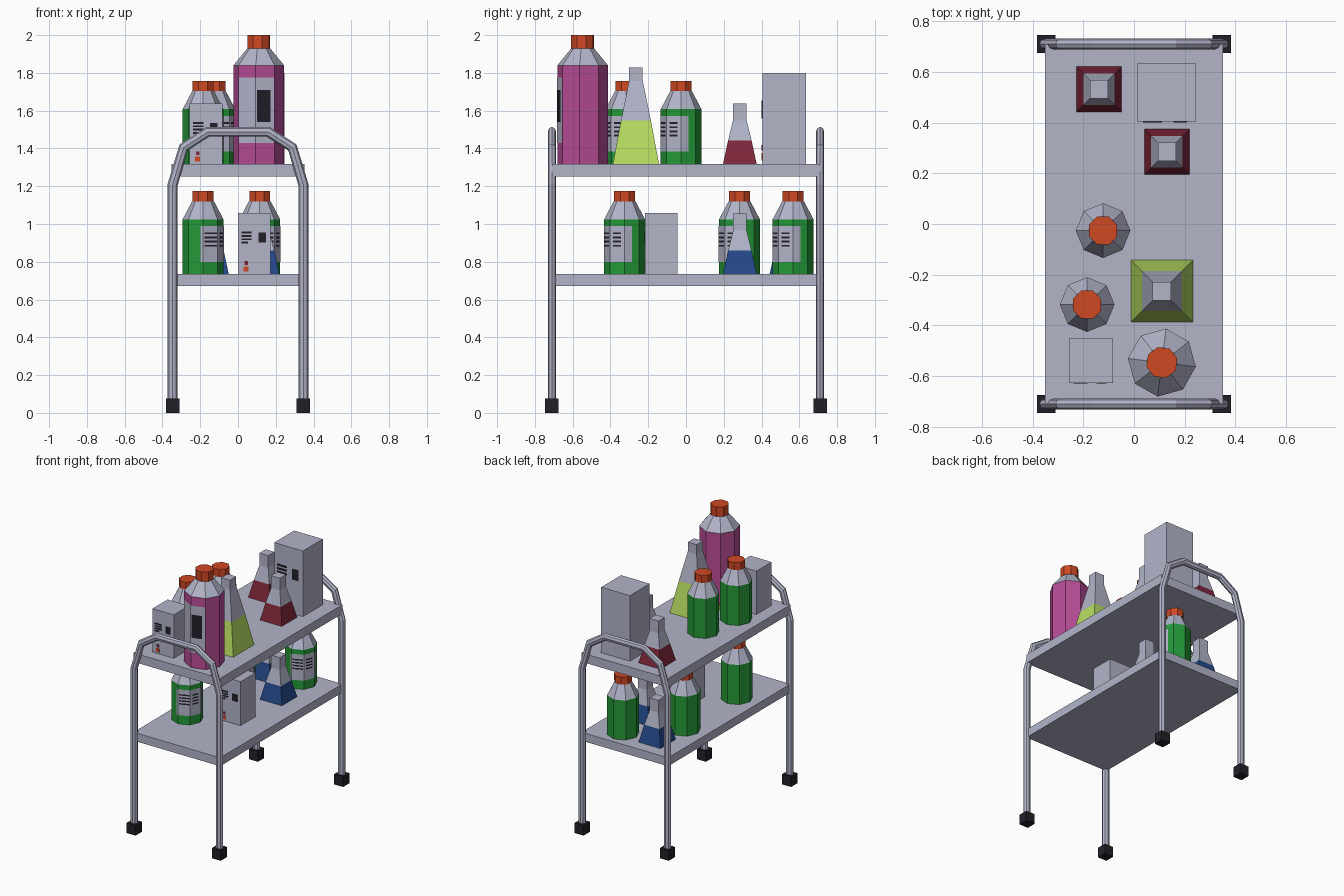
import bpy, bmesh, math

if "Cube" in bpy.data.objects:
    bpy.data.objects.remove(bpy.data.objects["Cube"])


def material(name, rgb):
    m = bpy.data.materials.new(name)
    m.diffuse_color = [(c / 255 / 12.92 if c < 11 else ((c / 255 + 0.055) / 1.055) ** 2.4) for c in rgb] + [1]
    m.use_nodes = True
    m.node_tree.nodes["Principled BSDF"].inputs["Base Color"].default_value = m.diffuse_color
    return m


GREY = material("grey", (178, 181, 201))
DARK = material("near_black", (32, 32, 40))
ORANGE = material("orange", (208, 72, 36))
GREEN = material("green", (36, 152, 56))
MAGENTA = material("magenta", (184, 76, 150))
LIME = material("lime", (184, 222, 98))
RED = material("dark_red", (128, 38, 58))
BLUE = material("blue", (36, 72, 138))


def make(name, verts, faces, mats, idx=None):
    me = bpy.data.meshes.new(name)
    me.from_pydata(verts, [], faces)
    for m in mats:
        me.materials.append(m)
    for p, i in zip(me.polygons, idx or [0] * len(faces)):
        p.material_index = i
    ob = bpy.data.objects.new(name, me)
    bpy.context.collection.objects.link(ob)
    return ob


def lathe(name, x, y, profile, sides, turn, mats, idx):
    """Stack of n-sided rings (radius, z) with one material index per band; closed ends."""
    verts, faces, mi = [], [], []
    for r, z in profile:
        for k in range(sides):
            a = math.radians(turn) + 2 * math.pi * k / sides
            verts.append((x + r * math.cos(a), y + r * math.sin(a), z))
    for b in range(len(profile) - 1):
        for k in range(sides):
            n = (k + 1) % sides
            faces.append((b * sides + k, b * sides + n, (b + 1) * sides + n, (b + 1) * sides + k))
            mi.append(idx[b])
    faces.append(tuple(reversed(range(sides))))
    mi.append(idx[0])
    faces.append(tuple(range((len(profile) - 1) * sides, len(profile) * sides)))
    mi.append(idx[-1])
    return make(name, verts, faces, mats, mi)


def box(name, x0, x1, y0, y1, z0, z1, mat):
    v = [(x, y, z) for z in (z0, z1) for x, y in ((x0, y0), (x1, y0), (x1, y1), (x0, y1))]
    f = [(3, 2, 1, 0), (4, 5, 6, 7), (0, 1, 5, 4), (1, 2, 6, 5), (2, 3, 7, 6), (3, 0, 4, 7)]
    return make(name, v, f, [mat])


def wrap(name, x, y, r, turn, angles, z0, z1, mat, off):
    """Thin strip that follows the eight flat sides of a bottle."""
    verts = []
    for a in angles:
        local = math.radians((a - turn) % 45 - 22.5)
        d = r * math.cos(math.pi / 8) / math.cos(local) + off
        t = math.radians(a)
        verts += [(x + d * math.cos(t), y + d * math.sin(t), z) for z in (z0, z1)]
    faces = [(2 * i, 2 * i + 2, 2 * i + 3, 2 * i + 1) for i in range(len(angles) - 1)]
    make(name, verts, faces, [mat])


UP, LOW = 1.318, 0.735      # shelf surfaces

# shelves
box("upper_shelf", -0.352, 0.352, -0.71, 0.71, 1.252, UP, GREY)
box("lower_shelf", -0.352, 0.352, -0.71, 0.71, 0.673, LOW, GREY)

# tube frames and feet at both ends
half = [(-0.347, 0.05), (-0.347, 1.205), (-0.288, 1.405), (-0.16, 1.488)]
path = half + [(-x, z) for x, z in reversed(half)]
for end, s in (("front", -1), ("back", 1)):
    cu = bpy.data.curves.new(end + "_frame", "CURVE")
    cu.dimensions = "3D"
    cu.bevel_depth = 0.027
    cu.bevel_resolution = 2
    sp = cu.splines.new("POLY")
    sp.points.add(len(path) - 1)
    for p, (x, z) in zip(sp.points, path):
        p.co = (x, 0, z, 1)
    cu.materials.append(GREY)
    ob = bpy.data.objects.new(end + "_frame", cu)
    ob.location.y = s * 0.71
    ob.scale.y = 0.8
    bpy.context.collection.objects.link(ob)
    bpy.ops.object.select_all(action="DESELECT")
    ob.select_set(True)
    bpy.context.view_layer.objects.active = ob
    bpy.ops.object.convert(target="MESH")
    for p in ob.data.polygons:
        p.use_smooth = False
    for side, t in (("left", -1), ("right", 1)):
        cx, cy = t * 0.346, s * 0.71
        box(f"{end}_{side}_foot", cx - 0.036, cx + 0.036, cy - 0.036, cy + 0.036, 0, 0.075, DARK)


# green bottles with label and print bars
def green_bottle(n, x, y, z):
    r = 0.108
    name = f"green_bottle_{n}"
    lathe(name, x, y, [(r, z), (r, z + 0.29), (0.058, z + 0.385)], 8, 0, [GREEN, GREY], [0, 1])
    lathe(name + "_cap", x, y, [(0.06, z + 0.385), (0.06, z + 0.44)], 8, 22.5, [ORANGE], [0])
    wrap(name + "_label", x, y, r, 0, (-97, -90, -45, 0, 22), z + 0.065, z + 0.255, GREY, 0.002)
    for i in range(4):
        h = z + 0.145 + i * 0.022
        wrap(f"{name}_bar_{i}", x, y, r, 0, (-86, -48), h, h + 0.01, DARK, 0.004)
        wrap(f"{name}_side_bar_{i}", x, y, r, 0, (-36, -10), h, h + 0.01, DARK, 0.004)


for n, p in enumerate([(-0.122, -0.026, UP), (-0.185, -0.318, UP), (-0.185, -0.325, LOW),
                       (-0.185, 0.283, LOW), (0.115, 0.567, LOW)]):
    green_bottle(n + 1, *p)

# tall magenta bottle
mx, my, mr = 0.11, -0.547, 0.135
lathe("magenta_bottle", mx, my, [(mr, UP), (mr, 1.84), (0.061, 1.93)], 8, -7, [MAGENTA, GREY], [0, 1])
lathe("magenta_bottle_cap", mx, my, [(0.063, 1.93), (0.063, 2.0)], 8, 15.5, [ORANGE], [0])
wrap("magenta_bottle_label", mx, my, mr, -7, (-140, -97, -54), 1.43, 1.775, GREY, 0.002)
wrap("magenta_bottle_patch", mx, my, mr, -7, (-94, -62), 1.54, 1.71, DARK, 0.004)


# square flasks: coloured liquid below, grey glass above
def flask(n, x, y, z, w, mid_w, mid, slope, top, mat):
    q = math.sqrt(2)
    prof = [(w * q, z), (mid_w * q, z + mid), (0.036 * q, z + slope), (0.036 * q, z + top)]
    lathe("flask_" + n, x, y, prof, 4, 45, [mat, GREY], [0, 1, 1])


for n, z, m in (("red", UP, RED), ("blue", LOW, BLUE)):
    flask(n + "_left", -0.138, 0.532, z, 0.089, 0.062, 0.125, 0.23, 0.32, m)
    flask(n + "_right", 0.13, 0.285, z, 0.089, 0.062, 0.125, 0.23, 0.32, m)
flask("lime", 0.11, -0.265, UP, 0.122, 0.079, 0.23, 0.44, 0.51, LIME)


# boxes with printed marks on the front face
def carton(name, x0, x1, y0, y1, z0, z1):
    box(name, x0, x1, y0, y1, z0, z1, GREY)
    w, h = x1 - x0, z1 - z0

    def mark(tag, a, b, c, d, mat):
        box(f"{name}_{tag}", x0 + a * w, x0 + b * w, y0 - 0.003, y0 + 0.002, z0 + c * h, z0 + d * h, mat)
    for i in range(4):
        c = 0.5 + i * 0.055
        mark(f"bar_{i}", 0.1, 0.3 if i == 0 else 0.42, c, c + 0.03, DARK)
    mark("patch", 0.62, 0.85, 0.52, 0.68, DARK)
    mark("badge", 0.17, 0.32, 0.04, 0.12, ORANGE)
    mark("badge_top", 0.2, 0.3, 0.15, 0.21, RED)


carton("tall_box", 0.012, 0.245, 0.404, 0.634, UP, 1.80)
carton("small_upper_box", -0.256, -0.083, -0.627, -0.452, UP, 1.637)
carton("small_lower_box", 0.0, 0.173, -0.218, -0.044, LOW, 1.058)
